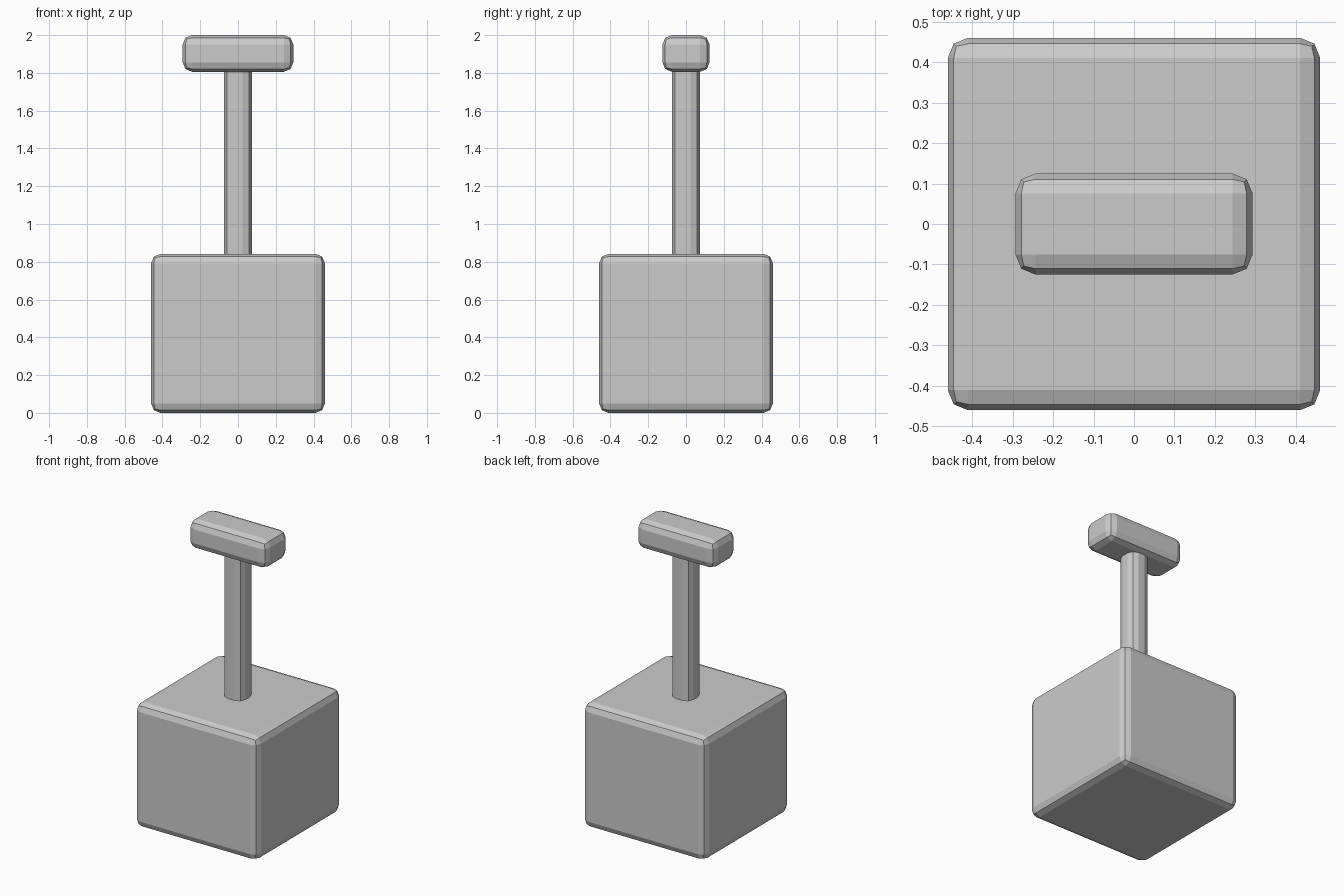
import bpy

if "Cube" in bpy.data.objects:
    bpy.data.objects.remove(bpy.data.objects["Cube"])


def rounded_box(name, width, depth, z0, z1, bevel=0.05):
    """Flat-shaded box centred on x/y with a two-segment edge bevel."""
    bpy.ops.mesh.primitive_cube_add(size=1, location=(0, 0, (z0 + z1) / 2))
    obj = bpy.context.object
    obj.name = name
    obj.scale = (width, depth, z1 - z0)
    bpy.ops.object.transform_apply(location=False, rotation=False, scale=True)
    mod = obj.modifiers.new("Bevel", "BEVEL")
    mod.width = bevel
    mod.segments = 2
    return obj


# Heavy block at the bottom
rounded_box("base_block", 0.92, 0.92, 0.0, 0.842)

# Slim rod, its ends sunk into the block and the grip
rounded_box("handle_rod", 0.148, 0.148, 0.77, 1.88)

# Crosswise grip on top
rounded_box("grip", 0.586, 0.25, 1.806, 2.0)
